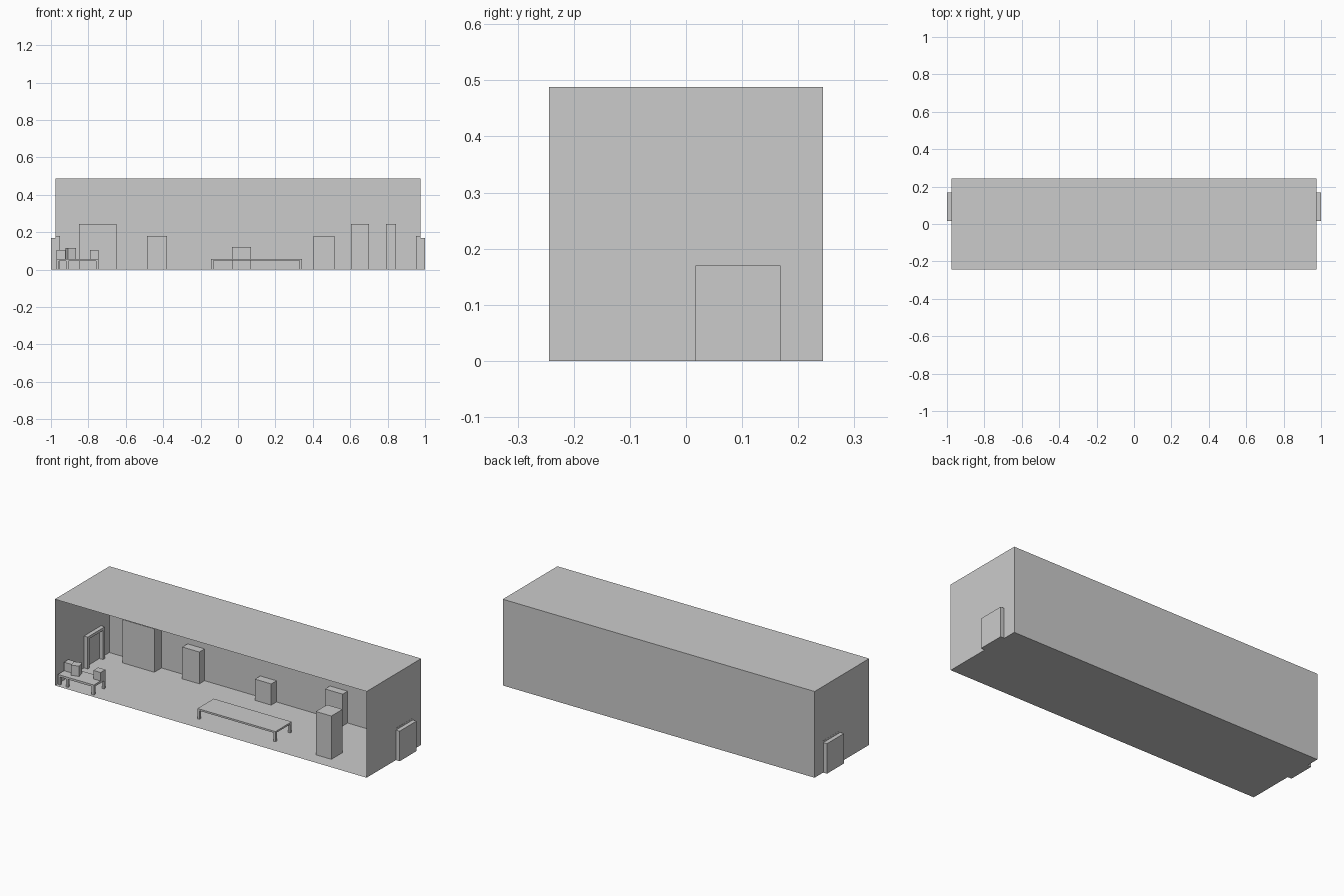
import bpy, bmesh
from math import radians
from mathutils import Matrix, Vector

if "Cube" in bpy.data.objects:
    bpy.data.objects.remove(bpy.data.objects["Cube"])


def make(name, boxes, turn=0):
    """One object made of boxes (x0, x1, y0, y1, z0, z1)."""
    bm = bmesh.new()
    x0, x1, y0, y1 = boxes[0][:4]
    origin = Vector(((x0 + x1) / 2, (y0 + y1) / 2, 0))
    for a, b, c, d, e, f in boxes:
        mid = Vector(((a + b) / 2, (c + d) / 2, (e + f) / 2)) - origin
        bmesh.ops.create_cube(bm, size=1, matrix=Matrix.Translation(mid)
                              @ Matrix.Diagonal((b - a, d - c, f - e, 1)))
    mesh = bpy.data.meshes.new(name)
    bm.to_mesh(mesh)
    bm.free()
    ob = bpy.data.objects.new(name, mesh)
    ob.location = origin
    ob.rotation_euler.z = radians(turn)
    bpy.context.collection.objects.link(ob)
    return ob


def table(name, x0, x1, y0, y1, top, slab, leg, inner_xs=()):
    parts = [(x0, x1, y0, y1, top - slab, top)]
    for x in (x0, x1 - leg, *inner_xs):
        for y in (y0, y1 - leg):
            parts.append((x, x + leg, y, y + leg, 0, top - slab))
    return make(name, parts)


# Room shell, thin walls, open at the front
W, D, H = 0.976, 0.244, 0.488
room = make("room_shell", [(-W, W, -D, D, 0, H)])
bm = bmesh.new()
bm.from_mesh(room.data)
bmesh.ops.delete(bm, geom=[f for f in bm.faces if f.normal.y < -0.9], context='FACES')
bm.to_mesh(room.data)
bm.free()

# Doors outside each end wall, with frames on the inside
for side, s in (("left", -1), ("right", 1)):
    def span(a, b):
        return sorted((s * a, s * b))
    make(side + "_door", [(*span(W, 1.0), 0.017, 0.168, 0, 0.17)])
    fx = span(0.953, 0.977)
    make(side + "_door_frame", [(*fx, 0.017, 0.032, 0, 0.18),
                                (*fx, 0.155, 0.17, 0, 0.18),
                                (*fx, 0.032, 0.155, 0.165, 0.18)])

# Cabinets along the back wall, plus one standing near the front
for name, x0, x1, y0, y1, h in (
        ("wardrobe_left", -0.85, -0.75, 0.18, D, 0.245),
        ("wardrobe_right", -0.75, -0.65, 0.18, D, 0.245),
        ("back_cabinet_left", -0.487, -0.38, 0.197, D, 0.18),
        ("low_locker_left", -0.032, 0.02, 0.197, D, 0.12),
        ("low_locker_right", 0.02, 0.07, 0.197, D, 0.12),
        ("back_cabinet_right", 0.405, 0.515, 0.2, D, 0.18),
        ("corner_cabinet", 0.79, 0.845, 0.16, D, 0.245),
        ("front_cabinet", 0.603, 0.7, -0.165, -0.065, 0.245)):
    make(name, [(x0, x1, y0, y1, 0, h)])

# Long table and the corner desk
table("long_table", -0.145, 0.343, -0.155, -0.01, 0.058, 0.01, 0.013)
table("corner_desk", -0.97, -0.745, -0.225, -0.12, 0.057, 0.012, 0.013, (-0.92,))

# Boxes on the desk, the middle one turned
make("desk_box_left", [(-0.97, -0.922, -0.17, -0.13, 0.057, 0.105)])
make("desk_box_middle", [(-0.916, -0.871, -0.19, -0.145, 0.057, 0.115)], turn=15)
make("desk_box_right", [(-0.79, -0.745, -0.165, -0.122, 0.057, 0.105)])
